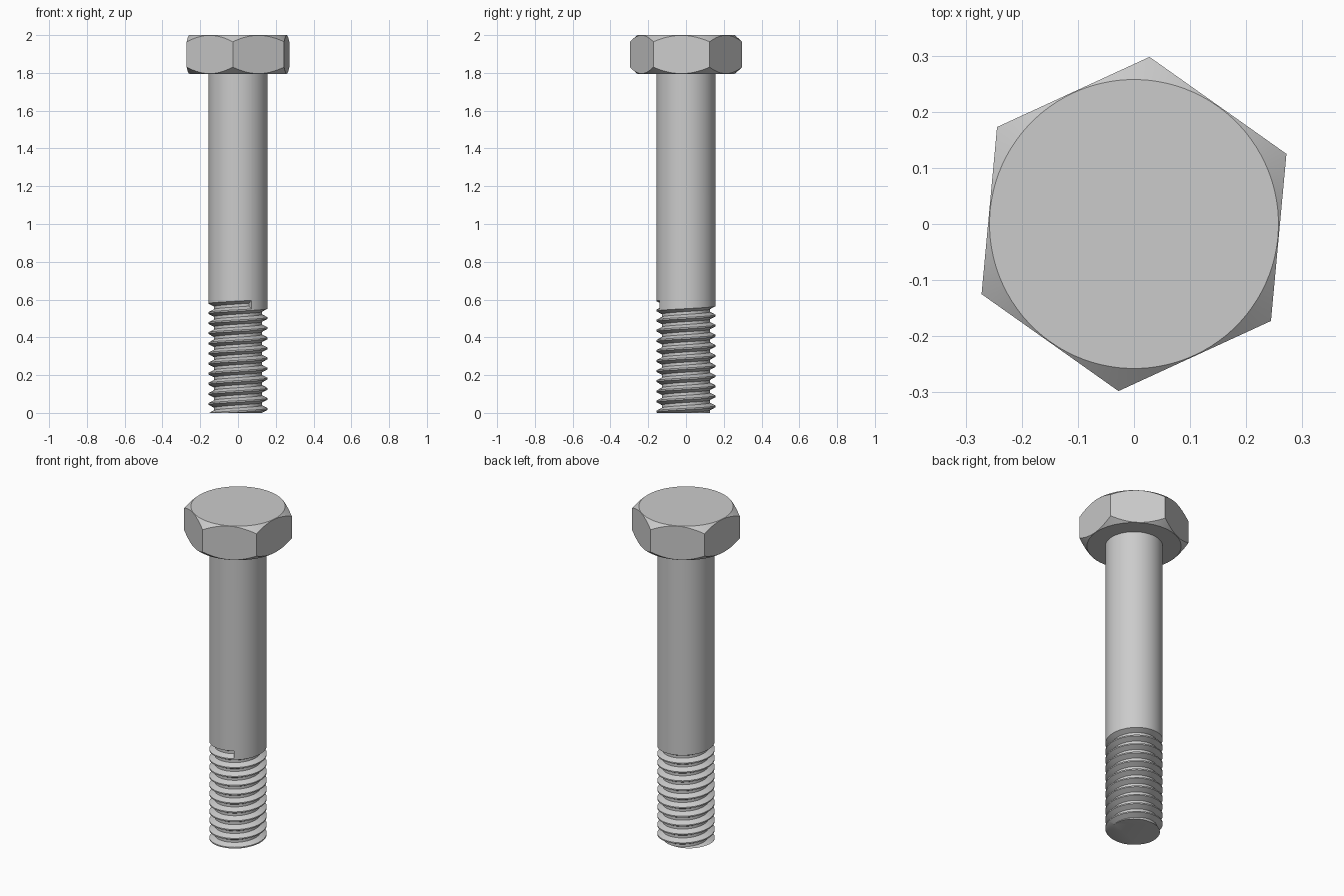
import bpy, bmesh
from math import sin, cos, pi, radians

if "Cube" in bpy.data.objects:
    bpy.data.objects.remove(bpy.data.objects["Cube"])


def finish(bm, name, angle):
    bmesh.ops.remove_doubles(bm, verts=bm.verts, dist=1e-5)
    bmesh.ops.recalc_face_normals(bm, faces=bm.faces)
    mesh = bpy.data.meshes.new(name)
    bm.to_mesh(mesh)
    bm.free()
    ob = bpy.data.objects.new(name, mesh)
    bpy.context.collection.objects.link(ob)
    bpy.ops.object.select_all(action='DESELECT')
    bpy.context.view_layer.objects.active = ob
    ob.select_set(True)
    bpy.ops.object.shade_smooth_by_angle(angle=radians(angle))
    return ob


def polar(bm, r, a, z):
    return bm.verts.new((r * cos(a), r * sin(a), z))


# Hex head: a hexagonal prism with conical chamfers on both ends
Z0, Z1 = 1.795, 2.0
APOTHEM, R_FLAT, SLOPE = 0.259, 0.2575, 0.85
TURN, N = radians(24.7), 96
bm = bmesh.new()
rings = [[], [], [], []]
for i in range(N):
    a = 2 * pi * i / N
    r = APOTHEM / cos(a % (pi / 3) - pi / 6)
    drop = (r - R_FLAT) * SLOPE
    for ring, (rad, z) in zip(rings, ((R_FLAT, Z0), (r, Z0 + drop), (r, Z1 - drop), (R_FLAT, Z1))):
        ring.append(polar(bm, rad, a + TURN, z))
for lo, hi in zip(rings, rings[1:]):
    for i in range(N):
        j = (i + 1) % N
        bm.faces.new((lo[i], lo[j], hi[j], hi[i]))
bm.faces.new(rings[0])
bm.faces.new(rings[3])
finish(bm, "hex_head", 20)

# Threaded shank: columns of helical groove profiles, one full turn around
R, ROOT, PITCH = 0.157, 0.127, 0.0535
GROOVE_END, Z_END, TURNS = radians(-63), 0.573, 14
PROFILE = ((-0.43, R), (-0.14, ROOT), (0.14, ROOT), (0.43, R))
bm = bmesh.new()
cols = []
for i in range(N + 1):
    f = i / N
    a = GROOVE_END + 2 * pi * f
    col = []
    for k in range(TURNS, -1, -1):
        for off, r in PROFILE:
            col.append(polar(bm, r, a, Z_END + PITCH * (f - 1 - k + off)))
    col.append(polar(bm, R, a, Z0 + 0.002))
    cols.append(col)
for c, d in zip(cols, cols[1:]):
    for k in range(len(c) - 1):
        bm.faces.new((c[k], d[k], d[k + 1], c[k + 1]))
# Wall closing the groove where the thread runs out
bm.faces.new(cols[-1][-5:-1])
bmesh.ops.remove_doubles(bm, verts=bm.verts, dist=1e-5)
# Flat bottom end
cut = bmesh.ops.bisect_plane(bm, geom=bm.verts[:] + bm.edges[:] + bm.faces[:],
                             plane_co=(0, 0, 0), plane_no=(0, 0, 1), clear_inner=True)
edges = [e for e in cut["geom_cut"] if isinstance(e, bmesh.types.BMEdge)]
bmesh.ops.holes_fill(bm, edges=edges, sides=0)
finish(bm, "threaded_shank", 30)
